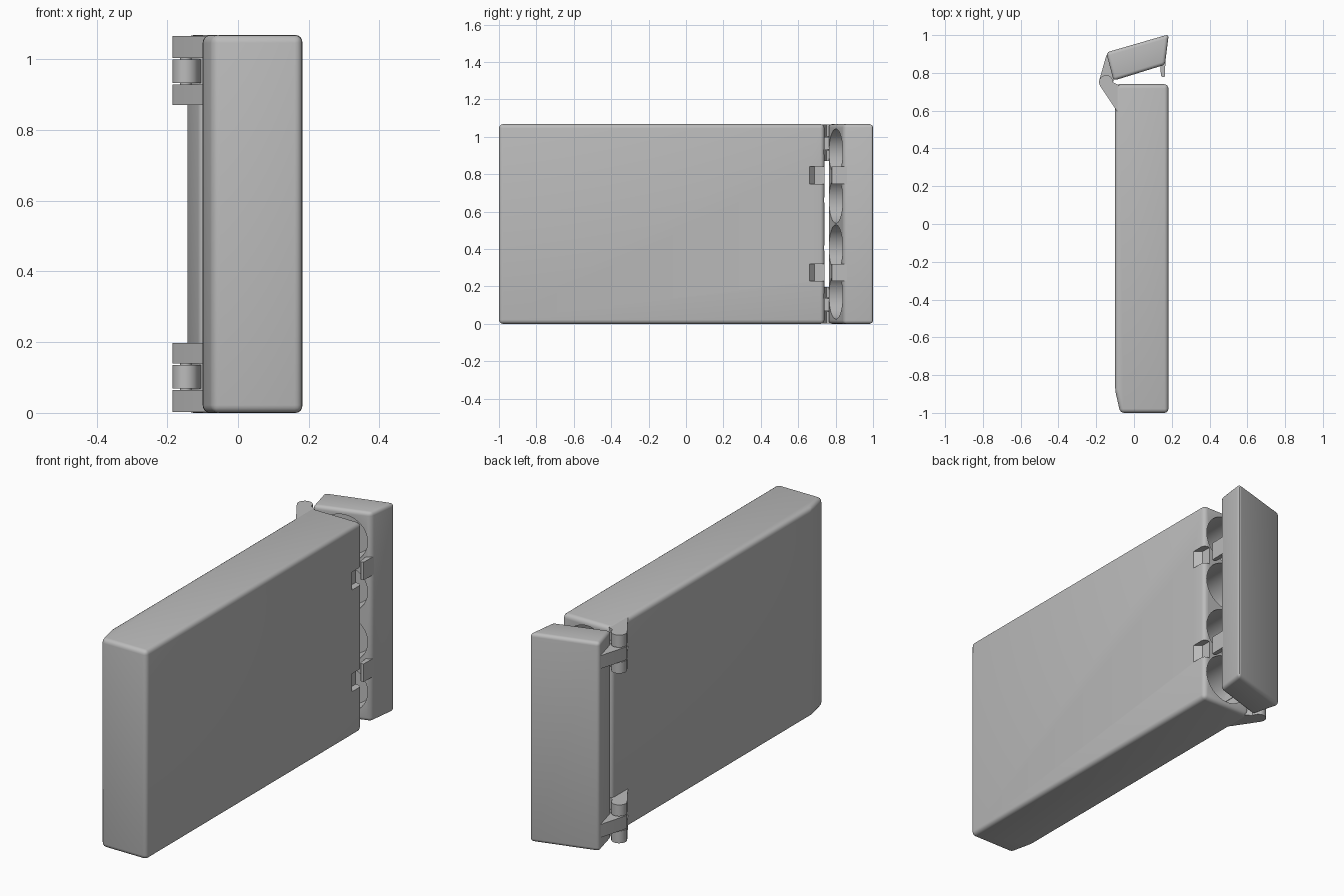
import bpy, bmesh, math
from mathutils import Matrix, Vector

cube = bpy.data.objects.get("Cube")
if cube:
    bpy.data.objects.remove(cube, do_unlink=True)

HEIGHT = 1.068
HOLES = [0.15 + 0.256 * i for i in range(4)]
HINGE = (-0.148, 0.751)
HINGE_R = 0.037

grey = bpy.data.materials.new("plain grey")
grey.use_nodes = True
grey.diffuse_color = (0.5, 0.5, 0.5, 1)
grey.node_tree.nodes["Principled BSDF"].inputs["Base Color"].default_value = (0.5, 0.5, 0.5, 1)


def add_prism(bm, outline, z0, z1):
    """Extrude a plan outline from z0 to z1."""
    face = bm.faces.new([bm.verts.new((x, y, z0)) for x, y in outline])
    top = bmesh.ops.extrude_face_region(bm, geom=[face])
    verts = [v for v in top["geom"] if isinstance(v, bmesh.types.BMVert)]
    bmesh.ops.translate(bm, vec=(0, 0, z1 - z0), verts=verts)


def add_bore(bm, start, end, radius):
    """Closed cylinder between two points."""
    start, end = Vector(start), Vector(end)
    axis = end - start
    matrix = Matrix.Translation((start + end) / 2) @ axis.to_track_quat("Z", "Y").to_matrix().to_4x4()
    bmesh.ops.create_cone(bm, cap_ends=True, segments=56, radius1=radius, radius2=radius,
                          depth=axis.length, matrix=matrix)


def finish(name, bm):
    bmesh.ops.recalc_face_normals(bm, faces=bm.faces)
    mesh = bpy.data.meshes.new(name)
    bm.to_mesh(mesh)
    bm.free()
    mesh.materials.append(grey)
    obj = bpy.data.objects.new(name, mesh)
    bpy.context.collection.objects.link(obj)
    return obj


def activate(obj):
    bpy.ops.object.select_all(action="DESELECT")
    obj.select_set(True)
    bpy.context.view_layer.objects.active = obj


def smooth(obj):
    activate(obj)
    bpy.ops.object.shade_smooth_by_angle(angle=math.radians(32))


def round_edges(obj, width):
    activate(obj)
    mod = obj.modifiers.new("rounding", "BEVEL")
    mod.width, mod.segments, mod.limit_method = width, 4, "ANGLE"
    mod.angle_limit = math.radians(10)
    bpy.ops.object.modifier_apply(modifier=mod.name)


def cut(obj, cutter):
    cutter.hide_render = True
    activate(obj)
    mod = obj.modifiers.new("cut", "BOOLEAN")
    mod.operation, mod.solver, mod.object = "DIFFERENCE", "EXACT", cutter
    bpy.ops.object.modifier_apply(modifier=mod.name)
    bpy.data.objects.remove(cutter, do_unlink=True)


def prism(name, outline, z0, z1, rounding=0.0):
    bm = bmesh.new()
    add_prism(bm, outline, z0, z1)
    obj = finish(name, bm)
    if rounding:
        round_edges(obj, rounding)
    return obj


def arc(a0, a1, steps=20):
    """Points on the hinge barrel, angles in degrees."""
    angles = [math.radians(a0 + (a1 - a0) * i / steps) for i in range(steps + 1)]
    return [(HINGE[0] + HINGE_R * math.cos(a), HINGE[1] + HINGE_R * math.sin(a)) for a in angles]


# Case body with four long bores and two latch notches
body = prism("case_body", [(-0.1, 0.74), (-0.1, -0.88), (-0.073, -1), (0.182, -1), (0.182, 0.74)],
             0, HEIGHT, 0.022)
bm = bmesh.new()
for z in HOLES:
    add_bore(bm, (0.041, -0.93, z), (0.041, 0.8, z), 0.124)
for z in (0.275, 0.795):
    add_prism(bm, [(0.2, 0.655), (0.182, 0.66), (0.148, 0.688), (0.148, 0.8), (0.2, 0.8)],
              z - 0.046, z + 0.046)
cut(body, finish("body_cutter", bm))
smooth(body)

# Swung-open lid with matching shallow bores
inner_left, inner_right = Vector((-0.108, 0.759, 0)), Vector((0.164, 0.843, 0))
lid = prism("lid", [inner_left.xy, inner_right.xy, (0.184, 1.004), (-0.147, 0.908)], 0, HEIGHT, 0.018)
along = (inner_right - inner_left).normalized()
inward = Vector((-along.y, along.x, 0))
middle = (inner_left + inner_right) / 2
bm = bmesh.new()
for z in HOLES:
    p = middle + Vector((0, 0, z))
    add_bore(bm, p - inward * 0.05, p + inward * 0.105, 0.124)
cut(lid, finish("lid_cutter", bm))
smooth(lid)

# Latch tabs on the free edge of the lid
for label, z in (("lower", 0.275), ("upper", 0.795)):
    tab = prism(label + "_latch_tab", [(0.137, 0.86), (0.143, 0.785), (0.15, 0.778), (0.164, 0.78),
                                       (0.166, 0.86)], z - 0.046, z + 0.046)
    smooth(tab)

# Hinge: two body knuckles around one lid arm, mirrored top and bottom
knuckle = [(-0.08, 0.735), (-0.08, 0.585), (-0.1, 0.612)] + arc(214, 0)
arm = [(-0.12, 0.87), (-0.146, 0.895)] + arc(165, 360) + [(-0.1, 0.78)]
for label, flip in (("lower", False), ("upper", True)):
    for part, outline, z0, z1 in (("outer_knuckle", knuckle, 0.002, 0.065),
                                  ("lid_arm", arm, 0.069, 0.136),
                                  ("inner_knuckle", knuckle, 0.14, 0.198)):
        if flip:
            z0, z1 = HEIGHT - z1, HEIGHT - z0
        smooth(prism(label + "_" + part, outline, z0, z1))
    z0, z1 = (0.01, 0.19) if not flip else (HEIGHT - 0.19, HEIGHT - 0.01)
    pin = bmesh.new()
    add_bore(pin, (*HINGE, z0), (*HINGE, z1), 0.016)
    smooth(finish(label + "_hinge_pin", pin))
